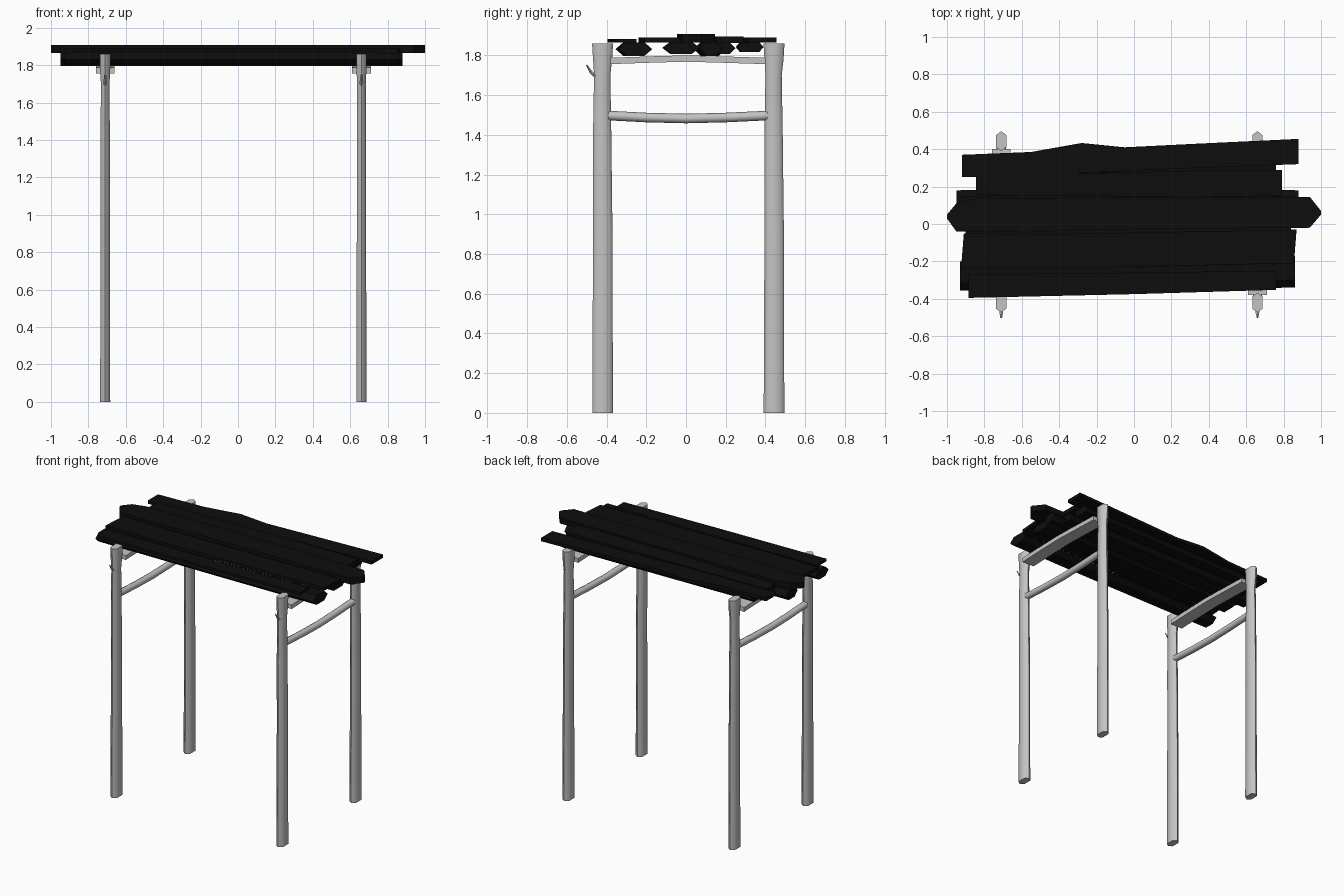
import bpy, bmesh, math
from mathutils import Vector

cube = bpy.data.objects.get("Cube")
if cube:
    bpy.data.objects.remove(cube, do_unlink=True)


def material(name, colour):
    m = bpy.data.materials.new(name)
    m.use_nodes = True
    m.diffuse_color = colour
    m.node_tree.nodes["Principled BSDF"].inputs["Base Color"].default_value = colour
    return m


pale = material("pale grey wood", (0.55, 0.55, 0.55, 1))
dark = material("charred black wood", (0.004, 0.004, 0.004, 1))


def loft(name, rings, mat, smooth=None):
    """Skin a row of equal-sized rings and cap both ends."""
    bm = bmesh.new()
    loops = [[bm.verts.new(p) for p in ring] for ring in rings]
    n = len(loops[0])
    for a, b in zip(loops, loops[1:]):
        for i in range(n):
            j = (i + 1) % n
            bm.faces.new((a[i], a[j], b[j], b[i]))
    bm.faces.new(loops[0])
    bm.faces.new(loops[-1])
    bmesh.ops.recalc_face_normals(bm, faces=bm.faces)
    mesh = bpy.data.meshes.new(name)
    bm.to_mesh(mesh)
    bm.free()
    mesh.materials.append(mat)
    obj = bpy.data.objects.new(name, mesh)
    bpy.context.collection.objects.link(obj)
    if smooth:
        bpy.ops.object.select_all(action="DESELECT")
        obj.select_set(True)
        bpy.context.view_layer.objects.active = obj
        bpy.ops.object.shade_smooth_by_angle(angle=math.radians(smooth))
    return obj


def plank(name, stations, z0, z1, chamfer=0, skew=0):
    """Board along x; stations are (x, front y, back y)."""
    zm = (z0 + z1) / 2
    rings = []
    for x, lo, hi in stations:
        c = chamfer
        ring = [(lo + c, z0), (hi - c, z0), (hi - c, z1), (lo + c, z1)]
        if c:
            ring.insert(2, (hi, zm))
            ring.append((lo, zm))
        rings.append([(x + skew * (y - lo), y, z) for y, z in ring])
    loft(name, rings, dark)


def leg(name, x, y):
    """Flattened hexagonal post, slightly waisted below its top."""
    rings = []
    for z, rx, ry, dy in ((0, .027, .052, 0), (.9, .025, .049, .001),
                          (1.4, .025, .046, -.002), (1.7, .023, .041, -.002),
                          (1.78, .027, .048, 0), (1.86, .027, .053, 0)):
        outline = ((0, -1), (1, -.62), (1, .62), (0, 1), (-1, .62), (-1, -.62))
        rings.append([(x + rx * u, y + dy + ry * v, z) for u, v in outline])
    loft(name, rings, pale, 65)


def rail(name, x, stations, rx, rz, sides, turn=0):
    """Bar along y; stations are (y, centre z)."""
    angles = [turn + math.tau * i / sides for i in range(sides)]
    loft(name, [[(x + rx * math.cos(a), y, z + rz * math.sin(a)) for a in angles]
                for y, z in stations], pale, 50)


# End frames: two posts, a sagging round rail and a flat bearer each
for side, x in (("right", -.71), ("left", .66)):
    leg("front_leg_" + side, x, -.42)
    leg("back_leg_" + side, x, .443)
    rail("lower_rail_" + side, x,
         ((-.39, 1.497), (-.2, 1.487), (0, 1.482), (.2, 1.487), (.41, 1.497)),
         .025, .024, 8)
    r = math.sqrt(2)
    rail("upper_bearer_" + side, x,
         ((-.38, 1.772), (-.15, 1.78), (0, 1.784), (.15, 1.78), (.4, 1.772)),
         .05 * r, .016 * r, 4, math.pi / 4)
    # Broken twig on the front post
    path = [(-.45, 1.69, .012), (-.478, 1.715, .009), (-.5, 1.75, .005)]
    loft("twig_stub_" + side,
         [[(x + s * u, y + s * v * .6, z + s * v * .6) for u, v in
           ((-1, 0), (0, -1), (1, 0), (0, 1))] for y, z, s in path], pale)

# Lower layer of chamfered slats
plank("lower_slat_front", [(-.93, -.355, -.2), (0, -.35, -.19), (.86, -.34, -.17)],
      1.797, 1.866, .04)
plank("lower_slat_centre", [(-.9, -.12, .06), (.84, -.11, .07)], 1.808, 1.868, .04)
plank("lower_slat_middle", [(-.95, .04, .18), (0, .05, .2), (.88, .07, .18)],
      1.797, 1.868, .035)
plank("lower_slat_inner", [(-.84, .14, .25), (.78, .13, .25)], 1.806, 1.866, .03)
plank("lower_slat_back", [(-.8, .25, .36), (.76, .26, .39)], 1.818, 1.866, .02)

# Upper layer of flat boards
plank("upper_board_front", [(-.885, -.395, -.27), (0, -.375, -.26), (.76, -.352, -.25)],
      1.864, 1.882)
plank("upper_board_wide", [(-.925, -.24, -.05), (-.5, -.24, -.055),
                           (.855, -.21, -.03)], 1.866, 1.89, 0, .08)
plank("upper_board_centre", [(-1, .03, .05), (-.95, -.04, .11), (-.85, -.04, .135),
                             (-.57, -.045, .135), (-.25, -.03, .145),
                             (.94, -.02, .145), (1, .05, .07)], 1.864, 1.908)
plank("upper_board_inner", [(-.845, .155, .26), (-.3, .15, .27), (.3, .145, .285),
                            (.79, .15, .29)], 1.862, 1.896)
plank("upper_board_back", [(-.92, .25, .37), (-.55, .262, .385), (-.28, .272, .433),
                           (-.05, .283, .41), (.35, .3, .43), (.88, .32, .455)],
      1.866, 1.89)
